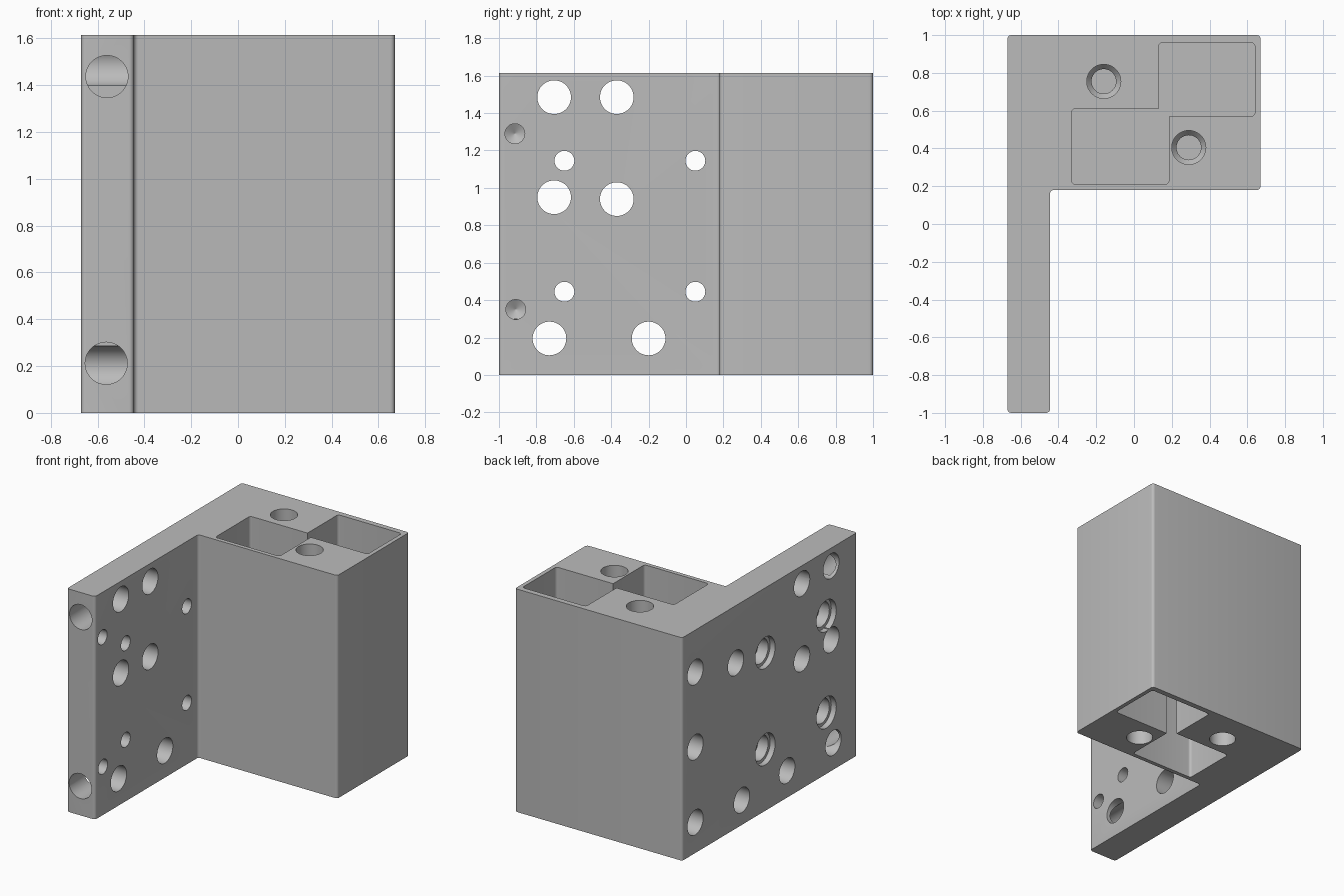
import bpy, bmesh, math
from mathutils import Vector

cube = bpy.data.objects.get("Cube")
if cube:
    bpy.data.objects.remove(cube)

L, R, F, B, H = -0.67, 0.67, -1.0, 1.0, 1.615
PLATE_X, BLOCK_Y = -0.445, 0.18

metal = bpy.data.materials.new("plain grey metal")
metal.use_nodes = True
metal.diffuse_color = (0.5, 0.5, 0.5, 1)
metal.node_tree.nodes["Principled BSDF"].inputs["Base Color"].default_value = (0.5, 0.5, 0.5, 1)


def finish(name, bm):
    bmesh.ops.recalc_face_normals(bm, faces=bm.faces[:])
    mesh = bpy.data.meshes.new(name)
    bm.to_mesh(mesh)
    bm.free()
    obj = bpy.data.objects.new(name, mesh)
    bpy.context.collection.objects.link(obj)
    mesh.materials.append(metal)
    return obj


def prism(name, outline, z0, z1, radius):
    """Upright prism with rounded vertical edges."""
    bm = bmesh.new()
    base = bm.faces.new([bm.verts.new((x, y, z0)) for x, y in outline])
    top = bmesh.ops.extrude_face_region(bm, geom=[base])
    bmesh.ops.translate(bm, vec=(0, 0, z1 - z0),
                        verts=[v for v in top["geom"] if isinstance(v, bmesh.types.BMVert)])
    upright = [e for e in bm.edges if abs(e.verts[0].co.z - e.verts[1].co.z) > 0.01]
    bmesh.ops.bevel(bm, geom=upright, offset=radius, segments=5, profile=0.5, affect='EDGES')
    return finish(name, bm)


def drill(name, start, direction, steps, sides=48):
    """Turned cutter: steps are (depth, radius) pairs, capped at both ends."""
    bm = bmesh.new()
    turn = Vector(direction).to_track_quat('Z', 'Y')
    rings = []
    for depth, radius in steps:
        angles = [2 * math.pi * i / sides for i in range(sides)]
        rings.append([bm.verts.new(Vector(start) + turn @ Vector(
            (radius * math.cos(a), radius * math.sin(a), depth))) for a in angles])
    for a, b in zip(rings, rings[1:]):
        for i in range(sides):
            j = (i + 1) % sides
            bm.faces.new((a[i], a[j], b[j], b[i]))
    bm.faces.new(rings[0])
    bm.faces.new(rings[-1])
    return finish(name, bm)


body = prism("angle_bracket",
             [(L, F), (PLATE_X, F), (PLATE_X, BLOCK_Y), (R, BLOCK_Y), (R, B), (L, B)],
             0, H, 0.02)
cutters = []

# Stepped pockets and tapered bores, mirrored on the top and bottom of the block
DEPTH = 0.75
for z0, z1 in ((H - DEPTH, H + 0.1), (-0.1, DEPTH)):
    for x0, x1, y0, y1 in ((0.13, 0.64, 0.57, 0.96), (-0.33, 0.185, 0.21, 0.61)):
        cutters.append(prism("pocket_cutter", [(x0, y0), (x1, y0), (x1, y1), (x0, y1)],
                             z0, z1, 0.02))
for z, way in ((H, -1), (0, 1)):
    for x, y in ((-0.16, 0.755), (0.29, 0.405)):
        cutters.append(drill("bore_cutter", (x, y, z), (0, 0, way),
                             [(-0.1, 0.09), (0.6, 0.09), (0.63, 0.065), (0.7, 0.065)]))

# Large through holes in the plate
for y, z in ((-0.705, 1.485), (-0.37, 1.485), (-0.705, 0.95), (-0.37, 0.94),
             (-0.73, 0.195), (-0.2, 0.195)):
    cutters.append(drill("through_cutter", (L, y, z), (1, 0, 0), [(-0.1, 0.09), (0.3, 0.09)]))

# Screw holes with stepped recesses on the outer side
for y in (-0.65, 0.05):
    for z in (0.445, 1.145):
        cutters.append(drill("screw_cutter", (L, y, z), (1, 0, 0),
                             [(-0.1, 0.113), (0.04, 0.113), (0.04, 0.09), (0.12, 0.09),
                              (0.12, 0.053), (0.3, 0.053)]))

# Blind holes on the outer side of the block
for y, z in ((0.85, 1.31), (0.85, 0.767), (0.85, 0.222), (0.387, 1.2), (0.318, 0.18)):
    cutters.append(drill("blind_cutter", (L, y, z), (1, 0, 0),
                         [(-0.1, 0.09), (0.22, 0.09), (0.26, 0.004)]))

# Pointed pilot holes on the inner side of the plate
for y, z in ((-0.915, 1.29), (-0.91, 0.35)):
    cutters.append(drill("pilot_cutter", (PLATE_X, y, z), (-1, 0, 0),
                         [(-0.1, 0.053), (0.1, 0.053), (0.13, 0.002)]))

# Holes in the narrow front edge
for x, z in ((-0.56, 1.437), (-0.563, 0.212)):
    cutters.append(drill("edge_cutter", (x, F, z), (0, 1, 0), [(-0.1, 0.09), (0.268, 0.09)]))

# Cut everything and remove the tools
bpy.context.view_layer.objects.active = body
body.select_set(True)
for tool in cutters:
    tool.hide_render = True
    cut = body.modifiers.new("cut", 'BOOLEAN')
    cut.operation, cut.solver, cut.object = 'DIFFERENCE', 'EXACT', tool
    bpy.ops.object.modifier_apply(modifier=cut.name)
    bpy.data.objects.remove(tool)

bpy.ops.object.select_all(action='DESELECT')
body.select_set(True)
bpy.ops.object.shade_smooth_by_angle(angle=math.radians(30))
